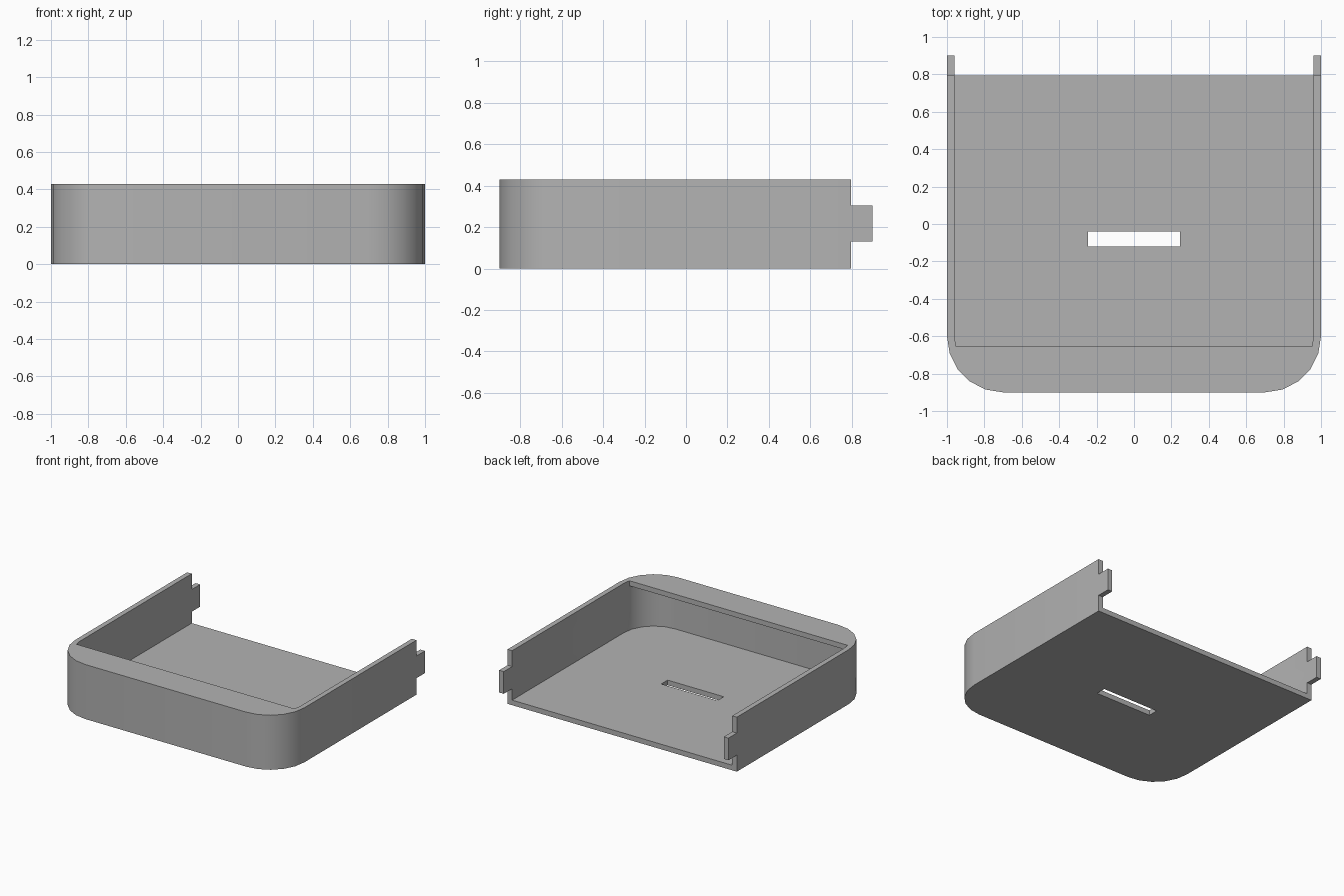
import bpy, bmesh, math

cube = bpy.data.objects.get("Cube")
if cube:
    bpy.data.objects.remove(cube, do_unlink=True)

HEIGHT, WALL = 0.43, 0.04
BACK, TAB_END, FRONT = 0.795, 0.9, -0.9
RADIUS, STEPS = 0.3, 5
LIP_EDGE = -0.655

grey = bpy.data.materials.new("mid_grey")
grey.use_nodes = True
colour = (0.45, 0.45, 0.45, 1)
grey.diffuse_color = colour
grey.node_tree.nodes["Principled BSDF"].inputs["Base Color"].default_value = colour


def prism(name, outline, z0, z1):
    """Extrude a flat outline between two heights."""
    bm = bmesh.new()
    face = bm.faces.new([bm.verts.new((x, y, z0)) for x, y in outline])
    new = bmesh.ops.extrude_face_region(bm, geom=[face])["geom"]
    top = [v for v in new if isinstance(v, bmesh.types.BMVert)]
    bmesh.ops.translate(bm, verts=top, vec=(0, 0, z1 - z0))
    bmesh.ops.recalc_face_normals(bm, faces=bm.faces)
    mesh = bpy.data.meshes.new(name)
    bm.to_mesh(mesh)
    bm.free()
    mesh.materials.append(grey)
    obj = bpy.data.objects.new(name, mesh)
    bpy.context.collection.objects.link(obj)
    return obj


def mirrored(half):
    """Close a right-hand half outline with its mirror image."""
    return half + [(-x, y) for x, y in reversed(half)]


def rounded_half(inset, back):
    """Straight side running into a rounded front corner."""
    r = RADIUS - inset
    arc = [math.radians(90 * i / STEPS) for i in range(STEPS + 1)]
    return [(1 - inset, back)] + [
        (1 - RADIUS + r * math.cos(a), FRONT + RADIUS - r * math.sin(a)) for a in arc]


def box(name, x0, x1, y0, y1, z0, z1):
    return prism(name, [(x0, y0), (x1, y0), (x1, y1), (x0, y1)], z0, z1)


# Solid tray block with rounded front corners
tray = prism("tray", mirrored(rounded_half(0, TAB_END)), 0, HEIGHT)

# Cavity, open at the back
inner = rounded_half(WALL, 1.1)
cavity = prism("cavity_cutter", mirrored(inner), WALL, HEIGHT - WALL)

# Top opening, stopping short of the front to leave a covering lip
(xa, ya), (xb, yb) = inner[1], inner[2]
lip_x = xa + (xb - xa) * (LIP_EDGE - ya) / (yb - ya)
opening = prism("opening_cutter", mirrored(inner[:2] + [(lip_x, LIP_EDGE)]),
                HEIGHT / 2, HEIGHT + 0.1)

# Floor slot, and the trims that leave a tab at each rear wall end
slot = box("slot_cutter", -0.245, 0.245, -0.12, -0.04, -0.1, 0.2)
above_tab = box("upper_trim_cutter", -1.2, 1.2, BACK, 1.1, 0.305, 0.6)
below_tab = box("lower_trim_cutter", -1.2, 1.2, BACK, 1.1, -0.1, 0.13)

cutters = [cavity, opening, slot, above_tab, below_tab]
for cutter in cutters:
    mod = tray.modifiers.new(cutter.name, "BOOLEAN")
    mod.operation, mod.solver, mod.object = "DIFFERENCE", "EXACT", cutter

# Bake the cuts and remove the cutters
graph = bpy.context.evaluated_depsgraph_get()
mesh = bpy.data.meshes.new_from_object(tray.evaluated_get(graph))
tray.modifiers.clear()
tray.data = mesh
mesh.name = "tray"
for cutter in cutters:
    bpy.data.objects.remove(cutter, do_unlink=True)

bpy.ops.object.select_all(action="DESELECT")
tray.select_set(True)
bpy.context.view_layer.objects.active = tray
bpy.ops.object.shade_smooth_by_angle(angle=math.radians(30))
